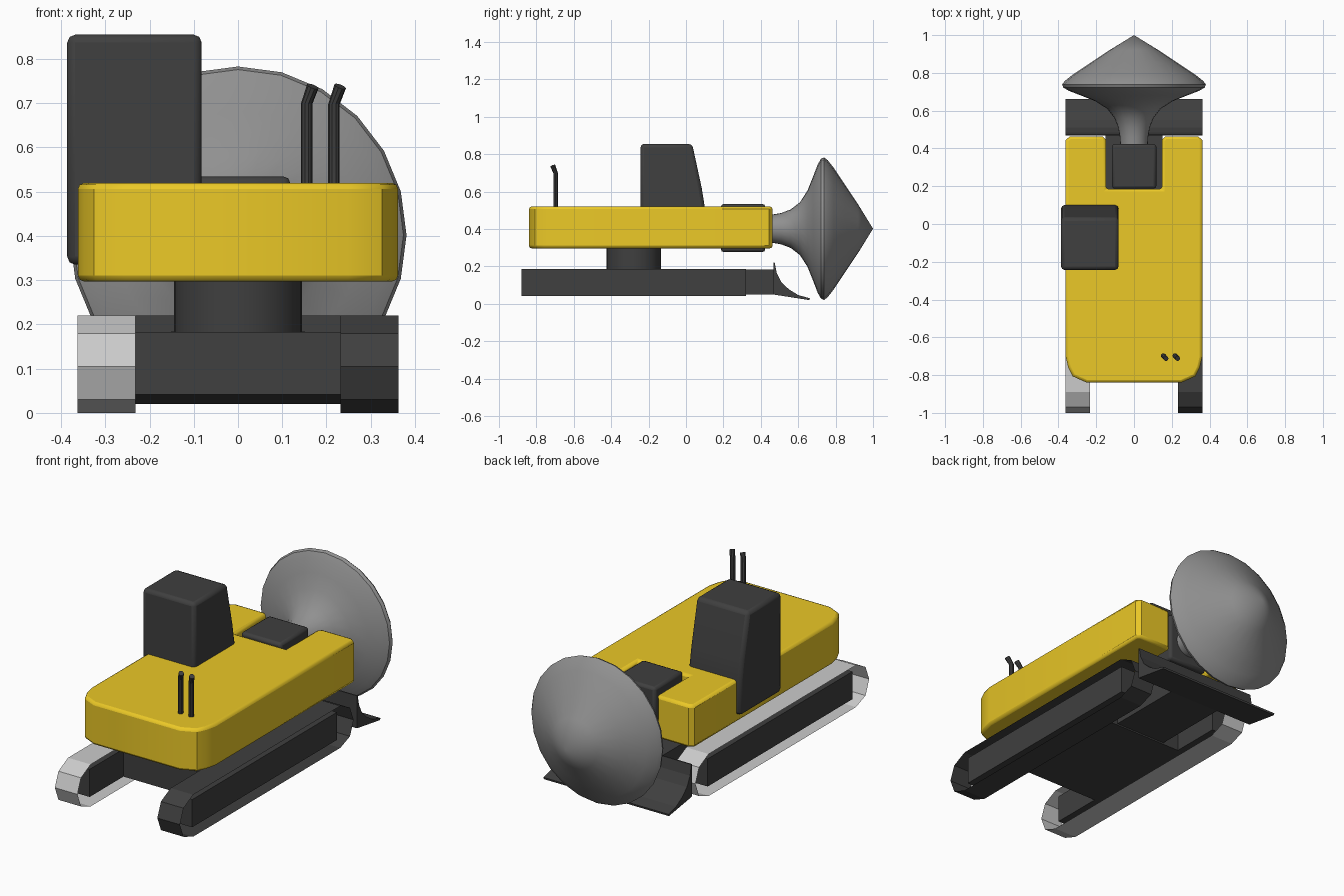
import bpy, bmesh, math
from mathutils import Vector

if "Cube" in bpy.data.objects:
    bpy.data.objects.remove(bpy.data.objects["Cube"])


def material(name, rgb):
    m = bpy.data.materials.new(name)
    m.diffuse_color = (*rgb, 1)
    m.use_nodes = True
    m.node_tree.nodes["Principled BSDF"].inputs["Base Color"].default_value = m.diffuse_color
    return m


YELLOW = material("yellow_paint", (0.83, 0.58, 0.02))
DARK = material("dark_steel", (0.05, 0.05, 0.05))
GREY = material("cutter_steel", (0.28, 0.28, 0.28))


def finish(name, bm, mat=None, bevel=0, smooth=True, recalc=True):
    if recalc:
        bmesh.ops.recalc_face_normals(bm, faces=bm.faces)
    me = bpy.data.meshes.new(name)
    bm.to_mesh(me)
    bm.free()
    ob = bpy.data.objects.new(name, me)
    bpy.context.collection.objects.link(ob)
    if mat:
        me.materials.append(mat)
    if bevel:
        b = ob.modifiers.new("bevel", 'BEVEL')
        b.width, b.segments = bevel, 2
        b.limit_method, b.angle_limit = 'ANGLE', math.radians(58)
    if smooth:
        bpy.ops.object.select_all(action='DESELECT')
        ob.select_set(True)
        bpy.context.view_layer.objects.active = ob
        bpy.ops.object.shade_smooth_by_angle(angle=math.radians(30))
    return ob


def prism(name, pts, lo, hi, axis, mat, bevel=0, caps=True):
    """Extrude a closed 2D profile along x (points are y,z) or z (points are x,y)."""
    def place(p, t):
        return (t, *p) if axis == 'x' else (*p, t)
    bm = bmesh.new()
    a = [bm.verts.new(place(p, lo)) for p in pts]
    b = [bm.verts.new(place(p, hi)) for p in pts]
    n = len(pts)
    for i in range(n):
        j = (i + 1) % n
        bm.faces.new((a[i], a[j], b[j], b[i]))
    if caps:
        bm.faces.new(a[::-1])
        bm.faces.new(b)
    return finish(name, bm, mat, bevel, smooth=bool(bevel))


def box(name, x, y, z, mat, bevel=0):
    pts = [(y[0], z[0]), (y[1], z[0]), (y[1], z[1]), (y[0], z[1])]
    return prism(name, pts, *x, 'x', mat, bevel)


def lathe(name, prof, origin, axis, sides, mat):
    """Revolve (distance along axis, radius) points; zero radius makes a tip."""
    q = Vector((0, 0, 1)).rotation_difference(Vector(axis))
    bm = bmesh.new()
    rings = []
    for h, r in prof:
        k = sides if r else 1
        rings.append([bm.verts.new(Vector(origin) + q @ Vector((
            r * math.cos(2 * math.pi * i / sides),
            r * math.sin(2 * math.pi * i / sides), h))) for i in range(k)])
    for a, b in zip(rings, rings[1:]):
        for i in range(sides):
            j = (i + 1) % sides
            if len(b) == 1:
                bm.faces.new((a[i], a[j], b[0]))
            else:
                bm.faces.new((a[i], a[j], b[j], b[i]))
    bm.faces.new(rings[0][::-1])
    if len(rings[-1]) > 1:
        bm.faces.new(rings[-1])
    return finish(name, bm, mat)


# Tracks: thin open belts around side frames
MID = -0.28
end = [(0.61, 0.0), (0.69, 0.03), (0.72, 0.105), (0.69, 0.18), (0.61, 0.22)]
belt = [(MID + y, z) for y, z in end] + [(MID - y, z) for y, z in end[::-1]]
for side, s, mat in (("left", -1, None), ("right", 1, DARK)):
    prism(side + "_track_belt", belt, *sorted((s * 0.232, s * 0.363)), 'x', mat, caps=False)
    box(side + "_track_frame", sorted((s * 0.245, s * 0.35)), (-0.88, 0.32), (0.042, 0.187), DARK)

# Undercarriage, blade arm and turntable
box("undercarriage", (-0.245, 0.245), (-0.6, 0.05), (0.042, 0.183), DARK)
box("blade_arm", (-0.15, 0.15), (0.04, 0.475), (0.05, 0.185), DARK)
lathe("turntable", [(0.18, 0.145), (0.31, 0.145)], (0, MID, 0), (0, 0, 1), 32, DARK)

# Dozer blade
prism("dozer_blade", [(0.468, 0.22), (0.468, 0.05), (0.57, 0.034), (0.66, 0.02), (0.662, 0.03),
                      (0.6, 0.047), (0.55, 0.078), (0.51, 0.115), (0.485, 0.165), (0.474, 0.22)],
      -0.363, 0.363, 'x', DARK)

# Upper body with a front slot for the drive
half = [(0.25, -0.84), (0.325, -0.806), (0.348, -0.76), (0.362, -0.7), (0.362, 0.445),
        (0.34, 0.463), (0.165, 0.463), (0.148, 0.445), (0.148, 0.185)]
prism("upper_body", half + [(-x, y) for x, y in half[::-1]], 0.297, 0.52, 'z', YELLOW, 0.014)

# Cab with sloped windscreen side
prism("cab", [(-0.243, 0.335), (0.1, 0.335), (0.1, 0.52), (0.084, 0.62), (0.033, 0.855),
              (-0.243, 0.855)], -0.386, -0.082, 'x', DARK, 0.018)

# Drive housing and cutter head
box("drive_housing", (-0.116, 0.118), (0.187, 0.423), (0.277, 0.534), DARK, 0.014)
lathe("cutter_head", [(0.4, 0.072), (0.46, 0.075), (0.51, 0.084), (0.56, 0.103), (0.61, 0.142),
                      (0.65, 0.205), (0.68, 0.28), (0.705, 0.345), (0.722, 0.374), (0.738, 0.381),
                      (0.757, 0.367), (0.79, 0.325), (0.85, 0.235), (0.92, 0.13), (1.0, 0)],
      (0, 0, 0.402), (0, 1, 0), 24, GREY)

# Bent exhaust pipes
for i, x in enumerate((0.155, 0.217)):
    bm = bmesh.new()
    r, n = 0.013, 10
    rings = []
    for cx, cy, cz in ((x, -0.697, 0.5), (x, -0.697, 0.698), (x + 0.014, -0.712, 0.738)):
        tilt = 0.5 if cz > 0.7 else 0
        ring = []
        for k in range(n):
            a = 2 * math.pi * k / n
            dx, dy = r * math.cos(a), r * math.sin(a)
            ring.append(bm.verts.new((cx + dx, cy + dy, cz - tilt * (dx - dy) * 0.7)))
        rings.append(ring)
    for a, b in zip(rings, rings[1:]):
        for k in range(n):
            bm.faces.new((a[k], a[(k + 1) % n], b[(k + 1) % n], b[k]))
    bm.faces.new(rings[0][::-1])
    bm.faces.new(rings[-1])
    finish(f"exhaust_pipe_{i + 1}", bm, DARK)
